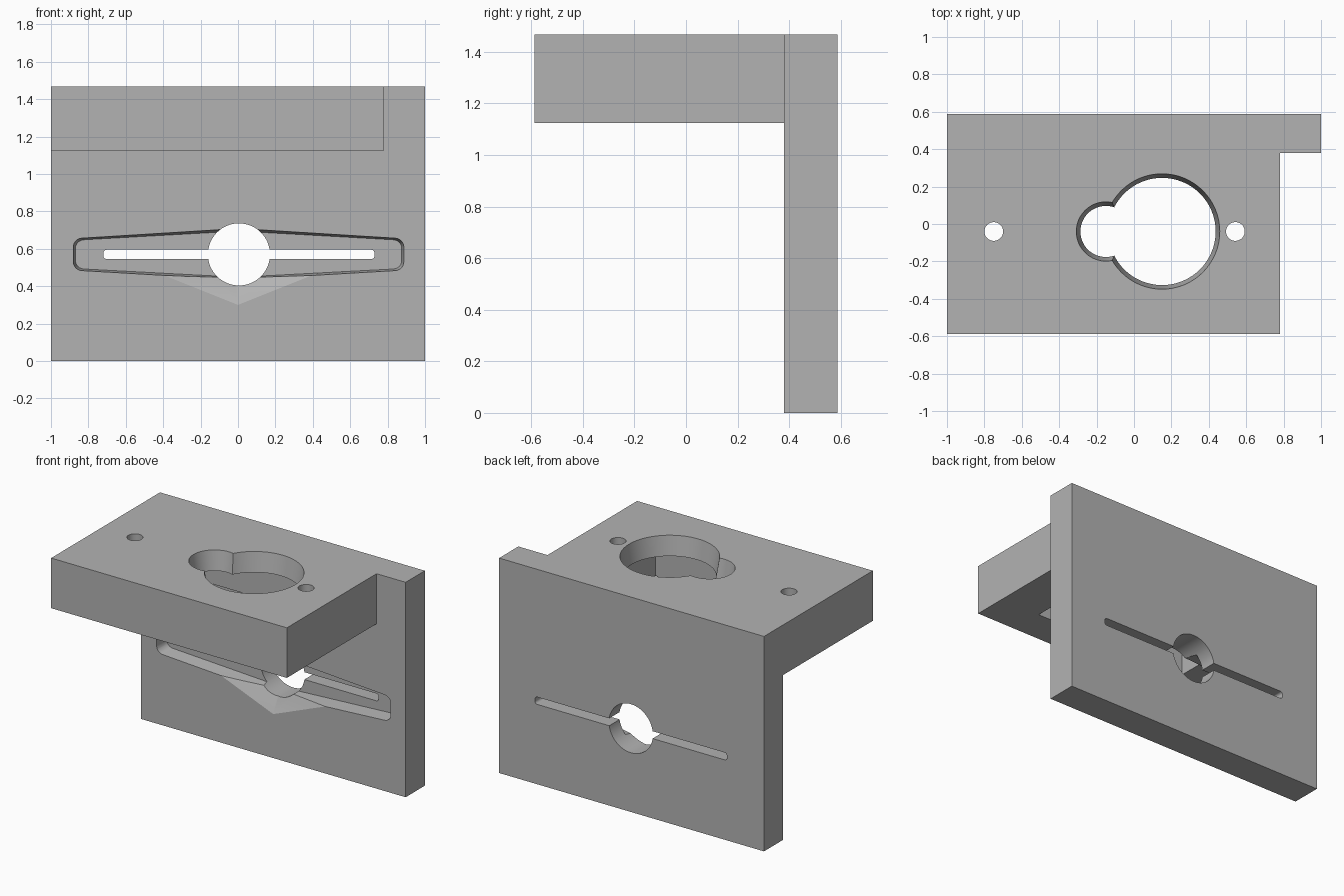
import bpy, bmesh, math
from mathutils import Vector, Matrix

if "Cube" in bpy.data.objects:
    bpy.data.objects.remove(bpy.data.objects["Cube"])

grey = bpy.data.materials.new("plain grey")
grey.use_nodes = True
grey.diffuse_color = (0.45, 0.45, 0.45, 1)
grey.node_tree.nodes["Principled BSDF"].inputs["Base Color"].default_value = (0.45, 0.45, 0.45, 1)


def finish(name, bm):
    bmesh.ops.recalc_face_normals(bm, faces=bm.faces)
    mesh = bpy.data.meshes.new(name)
    bm.to_mesh(mesh)
    bm.free()
    mesh.materials.append(grey)
    ob = bpy.data.objects.new(name, mesh)
    bpy.context.collection.objects.link(ob)
    return ob


def box(name, lo, hi, rounding=0):
    """Box between two corners; rounding softens the edges running along y."""
    lo, hi = Vector(lo), Vector(hi)
    bm = bmesh.new()
    bmesh.ops.create_cube(bm, size=1)
    for v in bm.verts:
        v.co = (lo + hi) / 2 + v.co * (hi - lo)
    if rounding:
        round_edges(bm, rounding)
    return finish(name, bm)


def round_edges(bm, radius):
    edges = [e for e in bm.edges if abs((e.verts[0].co - e.verts[1].co).normalized().y) > 0.9]
    bmesh.ops.bevel(bm, geom=edges, offset=radius, segments=6, profile=0.5, affect='EDGES')


def cone(name, centre, r_low, r_high, height, along_y=False):
    bm = bmesh.new()
    bmesh.ops.create_cone(bm, cap_ends=True, segments=64, radius1=r_low, radius2=r_high, depth=height)
    if along_y:
        bm.transform(Matrix.Rotation(math.pi / 2, 4, 'X'))
    bm.transform(Matrix.Translation(centre))
    return finish(name, bm)


def cut(target, *cutters):
    for c in cutters:
        c.hide_render = True
        mod = target.modifiers.new("cut", 'BOOLEAN')
        mod.operation = 'DIFFERENCE'
        mod.solver = 'EXACT'
        mod.object = c
        bpy.context.view_layer.objects.active = target
        bpy.ops.object.modifier_apply(modifier=mod.name)
        bpy.data.objects.remove(c)


FRONT, BACK, TOP = 0.38, 0.587, 1.467
HOLE_Z, SHELF_Y = 0.57, -0.04


def arm_recess():
    """Tapered two-armed pocket, narrowing slightly towards its floor."""
    outline = [(-0.885, -0.085), (0, -0.137), (0.885, -0.085),
               (0.885, 0.085), (0, 0.14), (-0.885, 0.085)]
    bm = bmesh.new()
    base = bm.faces.new([bm.verts.new((x, FRONT - 0.01, z)) for x, z in outline])
    out = bmesh.ops.extrude_face_region(bm, geom=[base])
    for v in out["geom"]:
        if isinstance(v, bmesh.types.BMVert):
            v.co.y = FRONT + 0.095
    round_edges(bm, 0.045)
    for v in bm.verts:
        if v.co.y > FRONT:
            v.co.x *= 0.985
            v.co.z *= 0.89
    bm.transform(Matrix.Translation((0.003, 0, HOLE_Z)))
    return finish("arm_recess", bm)


def wedge_gouge():
    """Shallow pointed relief below the recess, deepest at its middle."""
    bm = bmesh.new()
    corners = [(-0.45, FRONT, 0.48), (0.45, FRONT, 0.48), (0, FRONT, 0.30)]
    ring = [bm.verts.new(c) for c in corners]
    outer = [bm.verts.new((x, y - 0.02, z)) for x, y, z in corners]
    deep = bm.verts.new((0, FRONT + 0.09, 0.48))
    bm.faces.new(outer)
    for i in range(3):
        j = (i + 1) % 3
        bm.faces.new((ring[i], ring[j], outer[j], outer[i]))
        bm.faces.new((ring[j], ring[i], deep))
    return finish("wedge_gouge", bm)


# Upright plate with the arm recess, through slot and round hole
plate = box("back_plate", (-1, FRONT, 0), (1, BACK, TOP))
cut(plate,
    arm_recess(),
    wedge_gouge(),
    box("slot", (-0.72, FRONT - 0.1, 0.545), (0.73, BACK + 0.1, 0.595), 0.018),
    cone("round_hole", (0.005, 0.48, HOLE_Z), 0.166, 0.166, 0.5, along_y=True))

# Horizontal shelf, pocketed from below, with a keyhole opening and screw holes
shelf = box("top_shelf", (-1, -BACK, 1.125), (0.78, FRONT, TOP))
cut(shelf,
    box("underside_pocket", (-0.69, -0.355, 1.0), (0.48, 0.275, 1.335)),
    cone("large_opening", (0.15, SHELF_Y, 1.40), 0.285, 0.31, 0.15),
    cone("small_opening", (-0.15, SHELF_Y, 1.40), 0.135, 0.16, 0.15),
    cone("right_screw_hole", (-0.75, SHELF_Y, 1.3), 0.05, 0.05, 0.6),
    cone("left_screw_hole", (0.542, SHELF_Y, 1.3), 0.05, 0.05, 0.6))

bpy.ops.object.select_all(action='DESELECT')
for ob in (plate, shelf):
    ob.select_set(True)
bpy.context.view_layer.objects.active = plate
bpy.ops.object.shade_smooth_by_angle(angle=math.radians(25))
